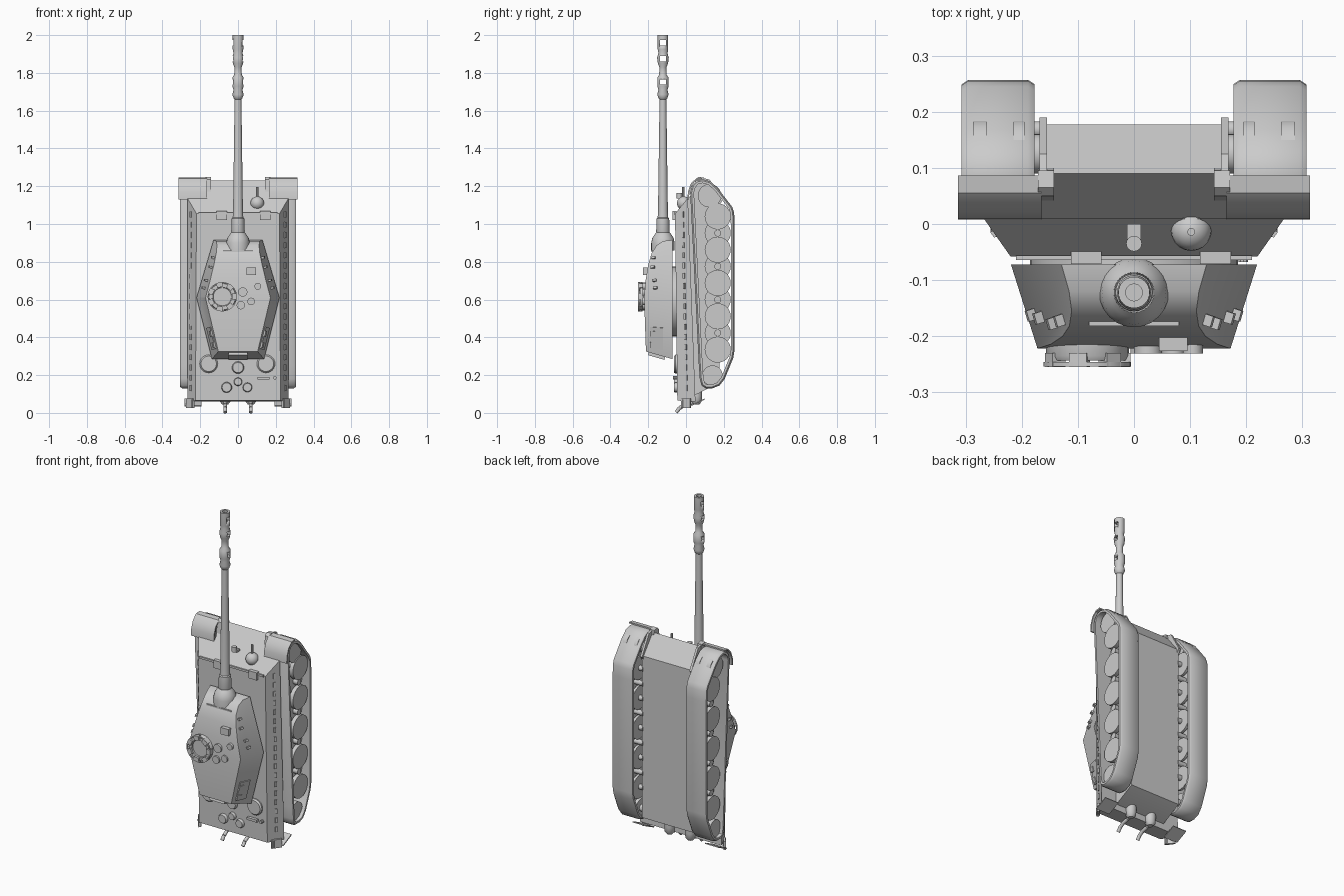
import bpy, bmesh, math
from mathutils import Vector, Matrix

if "Cube" in bpy.data.objects:
    bpy.data.objects.remove(bpy.data.objects["Cube"])


def finish(name, bm, angle=35):
    bmesh.ops.recalc_face_normals(bm, faces=bm.faces)
    me = bpy.data.meshes.new(name)
    bm.to_mesh(me)
    bm.free()
    ob = bpy.data.objects.new(name, me)
    bpy.context.collection.objects.link(ob)
    bpy.ops.object.select_all(action='DESELECT')
    ob.select_set(True)
    bpy.context.view_layer.objects.active = ob
    bpy.ops.object.shade_smooth_by_angle(angle=math.radians(angle))
    return ob


def box(name, c, size, rot=None):
    bm = bmesh.new()
    m = Matrix.Translation(c) @ (rot.to_4x4() if rot else Matrix()) @ Matrix.Diagonal((*size, 1))
    bmesh.ops.create_cube(bm, size=1, matrix=m)
    return finish(name, bm)


def cyl(name, a, b, r1, r2=None, seg=24):
    bm = bmesh.new()
    a, b = Vector(a), Vector(b)
    d = b - a
    m = Matrix.Translation((a + b) / 2) @ d.to_track_quat('Z', 'Y').to_matrix().to_4x4()
    bmesh.ops.create_cone(bm, cap_ends=True, segments=seg, radius1=r1,
                          radius2=r1 if r2 is None else r2, depth=d.length, matrix=m)
    return finish(name, bm)


def bridge(bm, rings, close=False):
    n = len(rings)
    for i in range(n if close else n - 1):
        p, q = rings[i], rings[(i + 1) % n]
        for j in range(len(p)):
            k = (j + 1) % len(p)
            bm.faces.new((p[j], p[k], q[k], q[j]))


def lathe(name, prof, origin, axis='Z', seg=24, close=False):
    bm = bmesh.new()
    rings = []
    for r, h in prof:
        ring = []
        for i in range(seg):
            t = 2 * math.pi * i / seg
            c, s = r * math.cos(t), r * math.sin(t)
            p = (c, s, h) if axis == 'Z' else (c, -h, s)
            ring.append(bm.verts.new(Vector(origin) + Vector(p)))
        rings.append(ring)
    bridge(bm, rings, close)
    if not close:
        bm.faces.new(rings[0])
        bm.faces.new(rings[-1])
    return finish(name, bm)


def prism_bm(prof, x0, x1):
    bm = bmesh.new()
    rings = [[bm.verts.new((x, y, z)) for y, z in prof] for x in (x0, x1)]
    bridge(bm, rings)
    bm.faces.new(rings[0])
    bm.faces.new(rings[1])
    return bm


# Lower hull with glacis, nose plate, belly and sloped rear plate
finish("lower_hull", prism_bm([(-.05, 1.06), (.09, 1.23), (.177, 1.12), (.177, .16),
                               (.06, .1), (-.045, .07)], -.165, .165))

# Upper hull with inward-leaning sides
bm = bmesh.new()
rings = []
for d, b in (((.22, -.058, 1.055), (.268, .01, 1.137)), ((.225, -.046, .065), (.268, .05, .06))):
    rings.append([bm.verts.new(p) for p in (d, b, (-b[0], b[1], b[2]), (-d[0], d[1], d[2]))])
bridge(bm, rings)
bm.faces.new(rings[0])
bm.faces.new(rings[1])
finish("upper_hull", bm)

# Track loop, swept around a side profile
loop = [(.022, 1.17), (.032, 1.205), (.055, 1.23), (.09, 1.237), (.13, 1.225), (.168, 1.19),
        (.245, 1.09), (.255, 1.06), (.257, 1.0), (.257, .33), (.25, .29), (.205, .18), (.178, .145),
        (.14, .13), (.105, .13), (.082, .145), (.073, .18), (.068, .25)]


def track(name, x0, x1, s):
    bm = bmesh.new()
    sec = [(x0, .02), (x0, .008), (x0 + .012, 0), (x1 - .012, 0), (x1, .008), (x1, .02)]
    n = len(loop)
    rings = []
    for i in range(n):
        p = Vector(loop[i])
        t1 = (p - Vector(loop[i - 1])).normalized()
        t2 = (Vector(loop[(i + 1) % n]) - p).normalized()
        n1 = Vector((t1.y, -t1.x))
        n2 = Vector((t2.y, -t2.x))
        m = (n1 + n2) / (1 + n1.dot(n2))
        rings.append([bm.verts.new((s * x, *(p + m * o))) for x, o in sec])
    bridge(bm, rings, True)
    finish(name, bm, 40)


glacis = Matrix.Rotation(math.atan2(.148, .175), 3, 'X')
for s, side in ((1, "right"), (-1, "left")):
    track("track_" + side, .177, .307, s)

    # Overlapping road wheels, drive sprocket and idler
    def wheel(name, y, z, r, xa, xb):
        cyl(name, (s * xa, y, z), (s * xb, y, z), r, seg=28)
    for i in range(9):
        z = 1.04 - i * .0881
        if i % 2 == 0:
            wheel("outer_wheel", .168, z, .069, .268, .292)
            wheel("outer_wheel_inside", .168, z, .069, .185, .2)
        else:
            wheel("inner_wheel", .168, z, .069, .215, .255)
            wheel("wheel_hub", .168, z, .018, .25, .285)
        wheel("axle", .168, z, .015, .16, .27)
    wheel("drive_sprocket", .125, 1.15, .062, .262, .287)
    wheel("drive_sprocket_inside", .125, 1.15, .062, .195, .215)
    wheel("sprocket_axle", .125, 1.15, .035, .16, .27)
    wheel("idler", .14, .197, .054, .26, .287)
    wheel("idler_inside", .14, .197, .054, .195, .215)
    wheel("idler_axle", .14, .197, .02, .16, .27)

    # Front mudguard
    a, b = sorted((s * .165, s * .314))
    finish("mudguard", prism_bm([(.086, 1.246), (.055, 1.242), (.026, 1.215), (.01, 1.17), (.008, 1.13),
                                 (.016, 1.13), (.018, 1.168), (.032, 1.208), (.055, 1.234), (.086, 1.238)], a, b))
    # Tow lugs and shackles on the nose
    finish("tow_lug", prism_bm([(.06, 1.15), (.09, 1.243), (.125, 1.235), (.19, 1.12), (.17, 1.09)],
                               s * .155, s * .168))
    finish("shackle", prism_bm([(.04, 1.16), (.05, 1.235), (.065, 1.25), (.095, 1.245), (.1, 1.22), (.06, 1.15)],
                               s * .143, s * .171))
    # Row of side fixings, rear corner plates and rear flaps
    lean = Matrix.Rotation(s * math.radians(-37), 3, 'Z')
    for i in range(18):
        z = 1.05 - i * .054
        f = (1.05 - z) / 1
        box("side_fixing", (s * .25, -.018 + .022 * f, z), (.006, .012, .03), lean)
    box("rear_corner_plate", (s * .253, .0, .05), (.012, .06, .05), lean)
    cyl("rear_corner_pin", (s * .24, -.015, .028), (s * .24, -.015, .07), .01, seg=10)
    box("rear_flap", (s * .238, .06, .055), (.09, .085, .006), Matrix.Rotation(math.radians(25), 3, 'X'))

    # Exhaust drum with bent pipe
    x = s * .068
    lathe("exhaust_drum", [(.016, .045), (.028, .06), (.03, .09), (.03, .15)], (x, .055, 0), seg=16)
    pts = [(x, .055, .07), (x, .03, .05), (x, -.01, .04), (x, -.035, .025), (x, -.052, .003)]
    for p, q in zip(pts, pts[1:]):
        cyl("exhaust_pipe", p, q, .01, seg=12)

# Turret: rounded side profile trimmed by two leaning planes per side
bm = prism_bm([(-.072, .285), (-.212, .325), (-.222, .61), (-.214, .7), (-.2, .785), (-.182, .845),
               (-.155, .888), (-.12, .91), (-.072, .915)], -.3, .3)
for s in (1, -1):
    for zx, zz in ((.13, .915), (.14, .29)):
        A, B, C = (Vector((s * zx, -.07, zz)), Vector((s * .22, -.07, .61)), Vector((s * .172, -.222, .61)))
        n = (B - A).cross(C - A).normalized()
        if n.x * s < 0:
            n.negate()
        r = bmesh.ops.bisect_plane(bm, geom=bm.verts[:] + bm.edges[:] + bm.faces[:], plane_co=A,
                                   plane_no=n, clear_outer=True)
        bmesh.ops.holes_fill(bm, edges=[e for e in bm.edges if e.is_boundary], sides=0)
finish("turret", bm)
cyl("turret_ring", (0, -.04, .59), (0, -.08, .59), .185, seg=40)

# Turret side plates: rear hatches, front hangers
for s in (1, -1):
    def on_side(y, z):
        w = .22 - (z - .61) * .295 if z > .61 else .22 - (.61 - z) * .25
        return Vector((s * (w + (y + .07) * .316), y, z))

    def plate(name, y, z, h, l, t):
        dz = -.295 if z > .61 else .25
        tz = Vector((s * dz, 0, 1)).normalized()
        ty = Vector((s * .316, 1, 0))
        ty = (ty - tz * ty.dot(tz)).normalized()
        rot = Matrix((ty.cross(tz), ty, tz)).transposed()
        box(name, on_side(y, z), (t, h, l), rot)
    plate("side_hatch", -.155, .395, .07, .12, .01)
    plate("track_hanger", -.175, .36, .028, .03, .018)
    plate("track_hanger", -.175, .42, .028, .03, .018)
    for y, z in ((-.17, .82), (-.175, .77), (-.165, .70), (-.16, .66)):
        plate("track_hanger", y, z, .02, .012, .03)

# Gun: mantlet, stepped barrel, double-chamber muzzle brake with bore
gun = (0, -.122, 0)
lathe("mantlet", [(.062, .86), (.062, .9), (.057, .925), (.044, .945), (.036, .955)], gun)
barrel = lathe("gun_barrel", [(.033, .9), (.033, 1.03), (.028, 1.035), (.026, 1.07), (.018, 1.66), (.023, 1.665),
                              (.03, 1.685), (.024, 1.71), (.03, 1.73), (.03, 1.775), (.02, 1.79), (.019, 1.83),
                              (.027, 1.85), (.031, 1.88), (.024, 1.905), (.028, 1.925), (.028, 2.0),
                              (.015, 2.0), (.015, 1.62)], gun)
for z in (1.752, 1.875, 1.96):
    cut = box("brake_cutter", (0, -.122, z), (.2, .03, .028))
    cut.hide_render = True
    mod = barrel.modifiers.new("slot", 'BOOLEAN')
    mod.operation = 'DIFFERENCE'
    mod.object = cut
    bpy.context.view_layer.objects.active = barrel
    bpy.ops.object.modifier_apply(modifier=mod.name)
    bpy.data.objects.remove(cut)
lathe("barrel_collar", [(.033, .95), (.036, .96), (.033, 1.03)], gun)

# Commander cupola with periscopes
cx, cz = -.083, .615
lathe("cupola", [(.074, .2), (.074, .235), (.07, .243), (.05, .243), (.048, .236)], (cx, 0, cz), 'Y', 28)
lathe("cupola_rim", [(.072, .246), (.078, .246), (.078, .254), (.072, .254)], (cx, 0, cz), 'Y', 28, True)
for i in range(7):
    t = 2 * math.pi * i / 7
    box("cupola_periscope", (cx + .064 * math.cos(t), -.242, cz + .064 * math.sin(t)), (.025, .025, .032),
        Matrix.Rotation(-t, 3, 'Y'))

# Turret roof fittings
for x, z, r in ((.025, .64, .025), (.015, .57, .022), (.07, .59, .02), (.105, .67, .018)):
    cyl("roof_cap", (x, -.205, z), (x, -.231, z), r, seg=18)
box("roof_periscope", (.07, -.214, .75), (.05, .025, .04))
box("roof_rear_hatch", (0, -.155, .303), (.1, .09, .02), Matrix.Rotation(math.radians(-16), 3, 'X'))
box("roof_front_seam", (0, -.178, .855), (.16, .008, .008))

# Engine deck covers
for x, z, r in ((-.155, .26, .048), (.148, .26, .048), (0, .24, .032), (-.06, .135, .028),
                (.05, .135, .025), (0, .165, .022)):
    lathe("deck_cover", [(r, .03), (r, .056), (r * .85, .064)], (x, 0, z), 'Y')
box("deck_handle", (.135, -.056, .183), (.065, .018, .015))
cyl("deck_bolt", (.195, -.04, .185), (.195, -.068, .185), .009, seg=10)

# Front deck: periscopes, plate edge, headlight, ball machine gun
for x in (-.085, .145):
    box("driver_periscope", (x, -.06, 1.045), (.055, .022, .045))
box("deck_front_strip", (0, -.06, 1.055), (.42, .008, .012))
cyl("headlight", (0, -.035, 1.135), (0, -.035, 1.165), .014, seg=16)
box("headlight_bracket", (0, -.015, 1.135), (.025, .03, .012))
bm = bmesh.new()
bmesh.ops.create_uvsphere(bm, u_segments=20, v_segments=12, radius=.036,
                          matrix=Matrix.Translation((.102, -.012, 1.11)))
finish("ball_mount", bm, 50)
cyl("hull_machine_gun", (.102, -.014, 1.12), (.102, -.014, 1.195), .007, seg=10)
